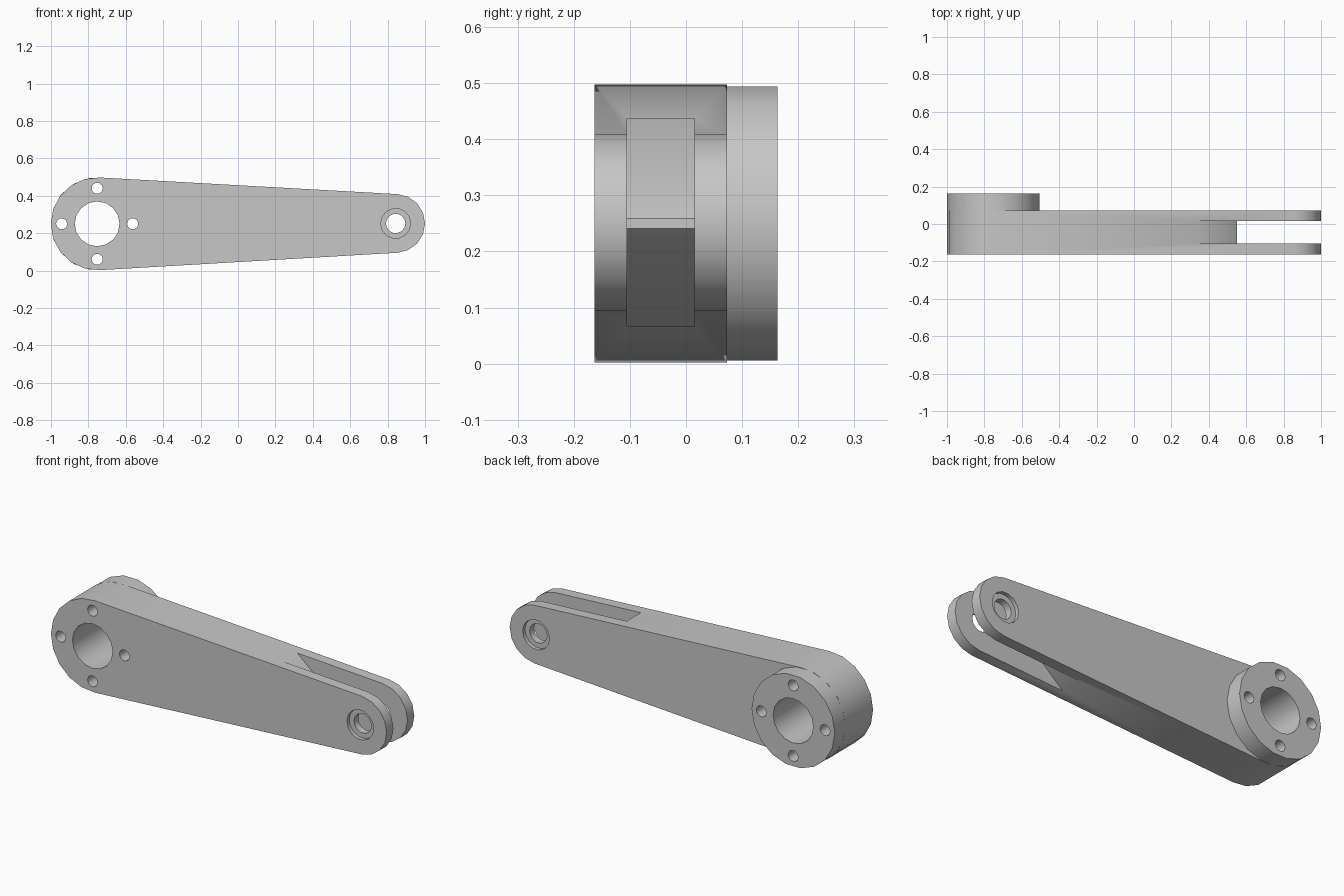
import bpy, bmesh
from math import sin, cos, pi, asin, radians

cube = bpy.data.objects.get("Cube")
if cube:
    bpy.data.objects.remove(cube, do_unlink=True)

BIG, SMALL = (-0.753, 0.25), (0.843, 0.252)
R_BIG, R_SMALL = 0.248, 0.157
FRONT, ARM_BACK, BOSS_BACK = -0.163, 0.073, 0.163

steel = bpy.data.materials.new("light grey metal")
steel.use_nodes = True
grey = (0.57, 0.57, 0.57, 1)
steel.diffuse_color = grey
steel.node_tree.nodes["Principled BSDF"].inputs["Base Color"].default_value = grey


def arc(centre, radius, start, end, steps):
    return [(centre[0] + radius * cos(start + (end - start) * i / steps),
             centre[1] + radius * sin(start + (end - start) * i / steps))
            for i in range(steps + 1)]


def circle(centre, radius, sides):
    return arc(centre, radius, 0, 2 * pi, sides)[:-1]


def prism(name, profile, y0, y1):
    """Extrude an x-z outline from y0 to y1."""
    bm = bmesh.new()
    face = bm.faces.new([bm.verts.new((x, y0, z)) for x, z in profile])
    out = bmesh.ops.extrude_face_region(bm, geom=[face])
    moved = [v for v in out["geom"] if isinstance(v, bmesh.types.BMVert)]
    bmesh.ops.translate(bm, verts=moved, vec=(0, y1 - y0, 0))
    bmesh.ops.recalc_face_normals(bm, faces=bm.faces)
    mesh = bpy.data.meshes.new(name)
    bm.to_mesh(mesh)
    bm.free()
    mesh.materials.append(steel)
    obj = bpy.data.objects.new(name, mesh)
    bpy.context.collection.objects.link(obj)
    return obj


def cut(obj, profile, y0, y1):
    """Subtract a prism and apply the result."""
    cutter = prism("cutter", profile, y0, y1)
    cutter.hide_render = True
    mod = obj.modifiers.new("cut", 'BOOLEAN')
    mod.operation, mod.solver, mod.object = 'DIFFERENCE', 'EXACT', cutter
    graph = bpy.context.evaluated_depsgraph_get()
    mesh = bpy.data.meshes.new_from_object(obj.evaluated_get(graph))
    obj.modifiers.clear()
    obj.data = mesh
    bpy.data.objects.remove(cutter, do_unlink=True)


# Tapered arm with two tangent round ends, and the boss behind its large end
tilt = asin((R_BIG - R_SMALL) / (SMALL[0] - BIG[0]))
top = pi / 2 - tilt
outline = (arc(SMALL, R_SMALL, -top, top, 8)
           + arc(BIG, R_BIG, top, 2 * pi - top, 10))
arm = prism("lever_arm", outline, FRONT, ARM_BACK)
boss = prism("hub_boss", circle(BIG, R_BIG, 18), ARM_BACK, BOSS_BACK)

# Shaft bore and four bolt holes through arm and boss
for part in (arm, boss):
    cut(part, circle(BIG, 0.12, 16), -0.3, 0.3)
    for k in range(4):
        a = k * pi / 2
        spot = (BIG[0] + 0.19 * cos(a), BIG[1] + 0.19 * sin(a))
        cut(part, circle(spot, 0.03, 10), -0.3, 0.3)

# Fork slot ending in a wedge
cut(arm, [(0.55, 0.241), (0.55, 0.259), (0.298, 0.476), (1.1, 0.476),
          (1.1, 0.024), (0.298, 0.024)], -0.105, 0.015)

# Pin hole with a shallow counterbore on each side
cut(arm, circle(SMALL, 0.052, 14), -0.3, 0.3)
cut(arm, circle(SMALL, 0.08, 14), -0.3, FRONT + 0.02)
cut(arm, circle(SMALL, 0.08, 14), ARM_BACK - 0.02, 0.3)

# Smooth round walls, sharp rims
bpy.ops.object.select_all(action='DESELECT')
for part in (arm, boss):
    part.select_set(True)
bpy.context.view_layer.objects.active = arm
bpy.ops.object.shade_smooth_by_angle(angle=radians(42))
